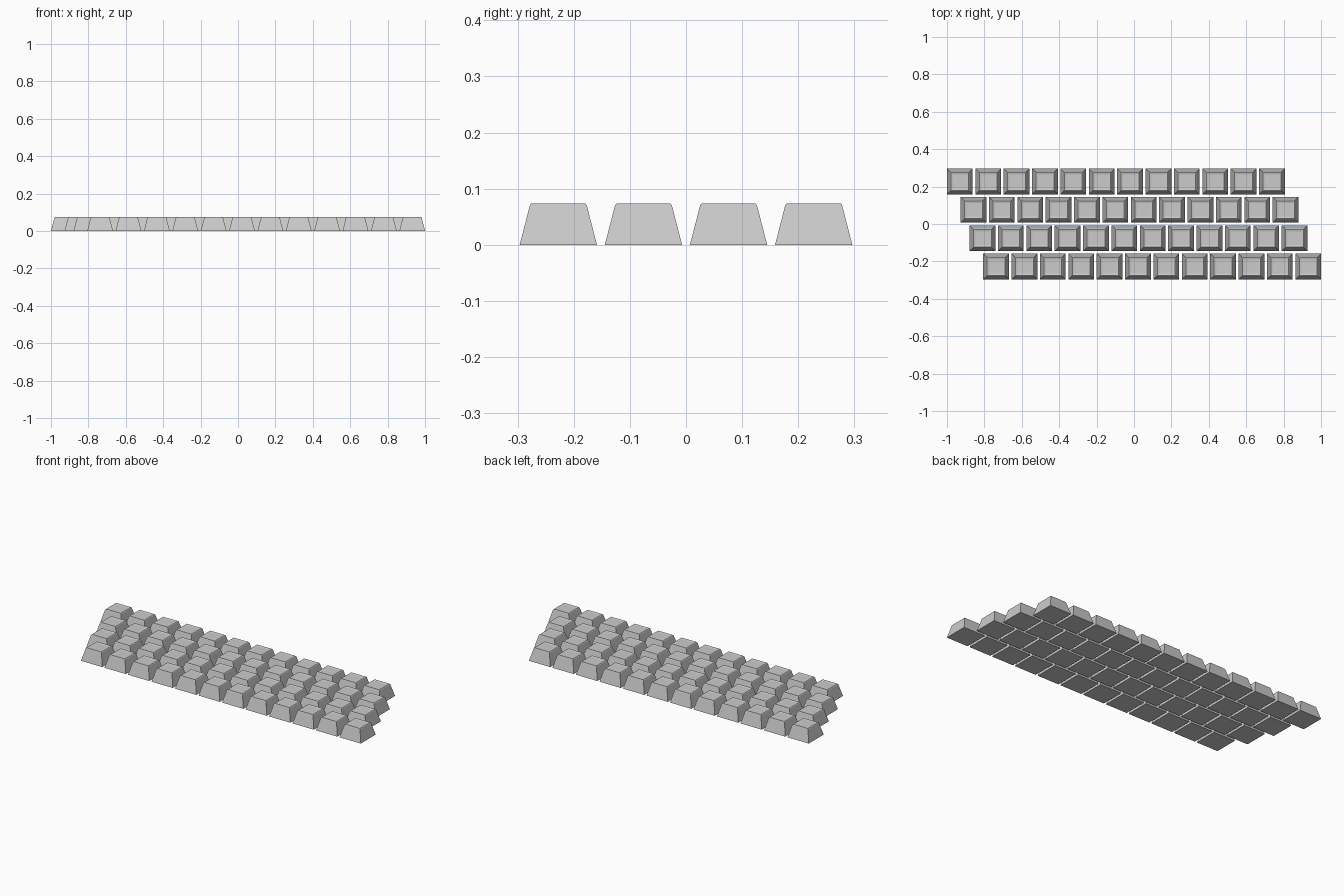
import bpy, bmesh

if "Cube" in bpy.data.objects:
    bpy.data.objects.remove(bpy.data.objects["Cube"])

PITCH = 0.1517
HALF = 0.0688
ROW_STARTS = [-1.0, -0.927, -0.879, -0.806]   # left edge of each row, back to front
# keycap rings from the base up to the dished top: (half width, height)
RINGS = [(HALF, 0.0), (0.0505, 0.071), (0.0475, 0.0738), (0.0365, 0.0712)]


def keycap_mesh():
    bm = bmesh.new()
    loops = []
    for h, z in RINGS:
        loops.append([bm.verts.new((sx * h, sy * h, z))
                      for sx, sy in ((-1, -1), (1, -1), (1, 1), (-1, 1))])
    for low, high in zip(loops, loops[1:]):
        for i in range(4):
            j = (i + 1) % 4
            bm.faces.new((low[i], low[j], high[j], high[i]))
    bm.faces.new(loops[0][::-1])
    bm.faces.new(loops[-1])
    mesh = bpy.data.meshes.new("keycap")
    bm.to_mesh(mesh)
    bm.free()
    return mesh


# four staggered rows of twelve keys sharing one keycap
cap = keycap_mesh()
for r, start in enumerate(ROW_STARTS):
    for c in range(12):
        key = bpy.data.objects.new(f"key_row{r + 1}_{c + 1}", cap)
        key.location = (start + HALF + c * PITCH, (1.5 - r) * PITCH, 0)
        bpy.context.collection.objects.link(key)
